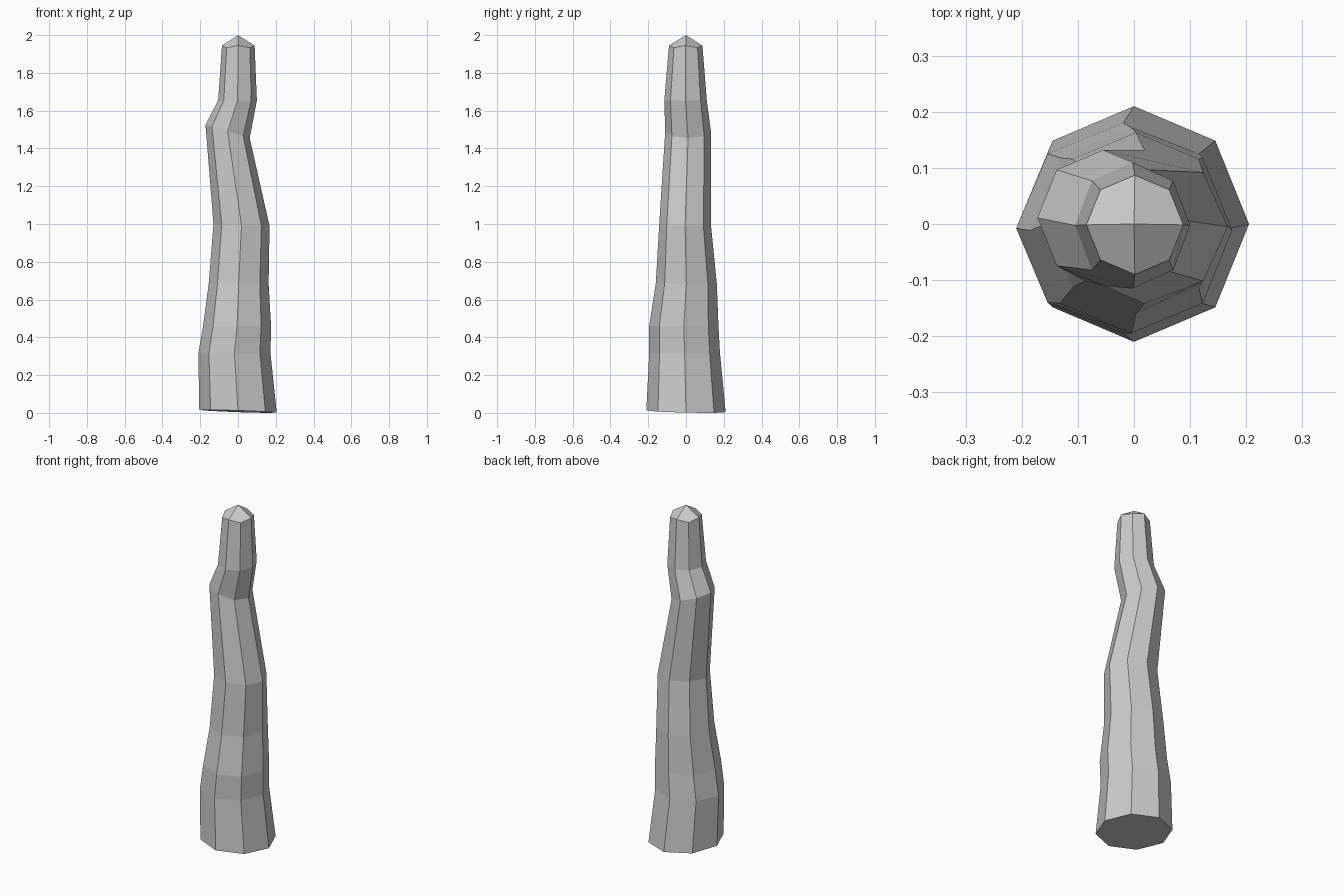
import bpy, bmesh, math

if "Cube" in bpy.data.objects:
    bpy.data.objects.remove(bpy.data.objects["Cube"])

# Ring outline: x min, x max, y min, y max, mid z, tilt along x
rings = [
    (-0.205, 0.205, -0.21, 0.21, 0.015, -0.035),
    (-0.21, 0.172, -0.195, 0.18, 0.315, 0.0),
    (-0.185, 0.175, -0.195, 0.172, 0.46, 0.0),
    (-0.155, 0.162, -0.16, 0.163, 0.685, 0.0),
    (-0.13, 0.167, -0.142, 0.132, 0.995, -0.03),
    (-0.172, 0.062, -0.11, 0.132, 1.49, -0.3),
    (-0.105, 0.1, -0.115, 0.11, 1.655, 0.0),
    (-0.085, 0.088, -0.09, 0.087, 1.945, 0.0),
]
SIDES = 8

bm = bmesh.new()
loops = []
for i, (x0, x1, y0, y1, z, tilt) in enumerate(rings):
    cx, cy = (x0 + x1) / 2, (y0 + y1) / 2
    loop = []
    for k in range(SIDES):
        a = math.tau * k / SIDES
        dx = (x1 - x0) / 2 * math.cos(a)
        dy = (y1 - y0) / 2 * math.sin(a)
        dz = tilt * dx
        if i == 0:
            dz -= 0.022 * dy                 # base cut slightly lower at the back
        if i == len(rings) - 1 and k % 2:
            dz -= 0.012                      # corners of the cap sit lower
        loop.append(bm.verts.new((cx + dx, cy + dy, z + dz)))
    loops.append(loop)

# Side facets
for lo, hi in zip(loops, loops[1:]):
    for k in range(SIDES):
        n = (k + 1) % SIDES
        bm.faces.new((lo[k], lo[n], hi[n], hi[k]))

# Flat base and four-faced pointed cap
bm.faces.new(loops[0][::-1])
tip = bm.verts.new((0, 0, 2.0))
top = loops[-1]
for k in range(0, SIDES, 2):
    bm.faces.new((top[k], top[k + 1], top[(k + 2) % SIDES], tip))

# Rest the lowest corner on the ground
low = min(v.co.z for v in bm.verts)
for v in loops[0]:
    v.co.z -= low
bmesh.ops.recalc_face_normals(bm, faces=bm.faces)

mesh = bpy.data.meshes.new("trunk_post")
bm.to_mesh(mesh)
bm.free()
bpy.context.collection.objects.link(bpy.data.objects.new("trunk_post", mesh))
